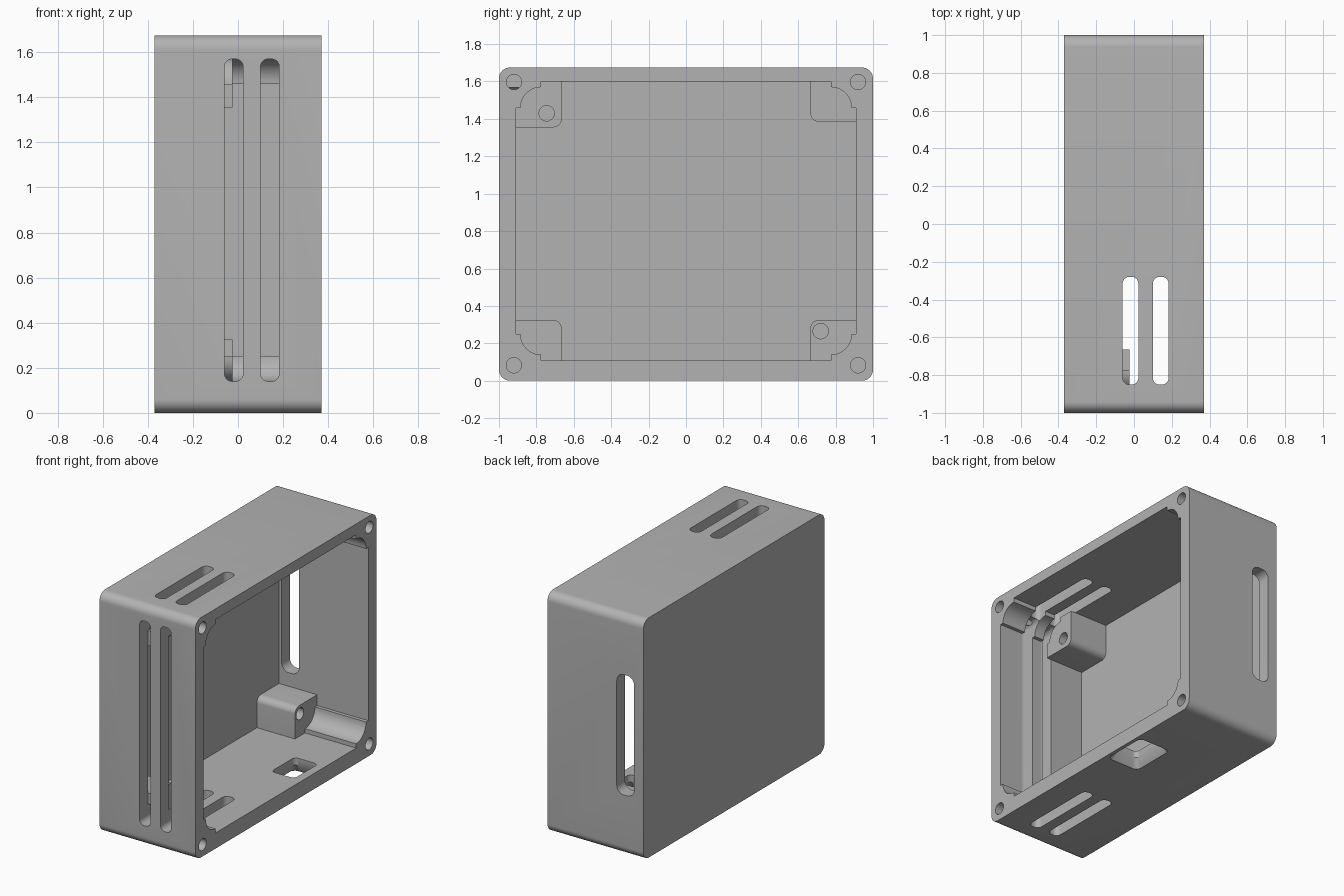
import bpy, bmesh, math

cube = bpy.data.objects.get("Cube")
if cube:
    bpy.data.objects.remove(cube, do_unlink=True)

grey = bpy.data.materials.new("plain grey")
grey.use_nodes = True
colour = (0.45, 0.45, 0.45, 1)
grey.diffuse_color = colour
grey.node_tree.nodes["Principled BSDF"].inputs["Base Color"].default_value = colour

HALF_X, HEIGHT = 0.37, 1.675
MID_Z = HEIGHT / 2 + 0.017
FLOOR = -0.32          # inner face of the closed wall
CAV_Y, CAV_Z = 0.91, 0.745
BOSS_TOP = -0.025


def arc(cx, cy, r, start, end, steps=10):
    angles = [math.radians(start + (end - start) * i / steps) for i in range(steps + 1)]
    return [(cx + r * math.cos(a), cy + r * math.sin(a)) for a in angles]


def round_rect(u0, u1, v0, v1, r):
    pts = []
    for cx, cy, a in ((u1 - r, v1 - r, 0), (u0 + r, v1 - r, 90),
                      (u0 + r, v0 + r, 180), (u1 - r, v0 + r, 270)):
        pts += arc(cx, cy, r, a, a + 90)
    return pts


def circle(cu, cv, r):
    return arc(cu, cv, r, 0, 360, 32)[:-1]


def prism(name, pts, axis, lo, hi, end_pts=None):
    """Extrude an outline along an axis, optionally tapering to end_pts."""
    place = {"x": lambda t, p: (t, p[0], p[1]),
             "y": lambda t, p: (p[0], t, p[1]),
             "z": lambda t, p: (p[0], p[1], t)}[axis]
    bm = bmesh.new()
    a = [bm.verts.new(place(lo, p)) for p in pts]
    b = [bm.verts.new(place(hi, p)) for p in (end_pts or pts)]
    bm.faces.new(a)
    bm.faces.new(b)
    for i in range(len(a)):
        j = (i + 1) % len(a)
        bm.faces.new((a[i], a[j], b[j], b[i]))
    bmesh.ops.recalc_face_normals(bm, faces=bm.faces)
    mesh = bpy.data.meshes.new(name)
    bm.to_mesh(mesh)
    bm.free()
    mesh.materials.append(grey)
    obj = bpy.data.objects.new(name, mesh)
    bpy.context.collection.objects.link(obj)
    return obj


def activate(obj):
    bpy.ops.object.select_all(action="DESELECT")
    obj.select_set(True)
    bpy.context.view_layer.objects.active = obj


def cut(target, cutter):
    cutter.hide_render = True
    mod = target.modifiers.new("cut", "BOOLEAN")
    mod.operation, mod.solver, mod.object = "DIFFERENCE", "EXACT", cutter
    activate(target)
    bpy.ops.object.modifier_apply(modifier=mod.name)
    bpy.data.objects.remove(cutter, do_unlink=True)


def smooth(obj):
    activate(obj)
    bpy.ops.object.shade_smooth_by_angle(angle=math.radians(30))


def corner(sy, sz):
    """Stepped round corner of the cavity, from the side wall to the end wall."""
    pts = [(CAV_Y, 0.605)] + arc(0.775, 0.605, 0.11, 0, 90) + [(0.775, CAV_Z)]
    return [(sy * u, MID_Z + sz * v) for u, v in pts]


# Shell with rounded long edges, hollow and open on one side
case = prism("case_shell", round_rect(-1, 1, 0, HEIGHT, 0.06), "x", -HALF_X, HALF_X)
outline = corner(1, 1) + corner(-1, 1)[::-1] + corner(-1, -1) + corner(1, -1)[::-1]
cut(case, prism("cavity", outline, "x", FLOOR, 0.6))

# Paired vent slots in the front, top and bottom walls
for x0 in (-0.06, 0.1):
    x1 = x0 + 0.083
    cut(case, prism("front_slot", round_rect(x0, x1, 0.14, 1.57, 0.035), "y", -1.2, -0.78))
    vent = round_rect(x0, x1, -0.85, -0.28, 0.035)
    cut(case, prism("top_slot", vent, "z", 1.47, 1.9))
    cut(case, prism("bottom_slot", vent, "z", -0.2, 0.24))

# Slot in the back wall
cut(case, prism("back_slot", round_rect(-0.3, -0.165, 0.42, 1.26, 0.055), "y", 0.8, 1.2))

# Flared opening in the bottom wall
cut(case, prism("port", round_rect(0.13, 0.31, 0.18, 0.44, 0.03), "z", -0.2, 0.2))
cut(case, prism("port_flare", round_rect(0.09, 0.35, 0.14, 0.48, 0.04), "z", -0.01, 0.06,
                round_rect(0.13, 0.31, 0.18, 0.44, 0.03)))

# Screw holes in the rim
for y in (-0.92, 0.92):
    for z in (0.083, 1.597):
        cut(case, prism("rim_hole", circle(y, z, 0.041), "x", 0.0, 0.5))
smooth(case)

# Corner bosses, two of them drilled
for name, sy, sz, inner_z, hole in (
        ("front_top_boss", -1, 1, 1.355, (-0.745, 1.43)),
        ("back_top_boss", 1, 1, 1.385, None),
        ("front_bottom_boss", -1, -1, 0.325, None),
        ("back_bottom_boss", 1, -1, 0.325, (0.72, 0.265))):
    r, inner_y = 0.045, 0.665
    inner = arc(inner_y + r, 0, r, 180, 270)
    profile = corner(sy, sz)
    profile.append((sy * inner_y, MID_Z + sz * CAV_Z))
    profile += [(sy * u, inner_z + sz * (v + r)) for u, v in inner]
    profile.append((sy * CAV_Y, inner_z))
    boss = prism(name, profile, "x", FLOOR, BOSS_TOP)
    if hole:
        cut(boss, prism("boss_hole", circle(*hole, 0.041), "x", FLOOR + 0.05, 0.2))
    smooth(boss)
